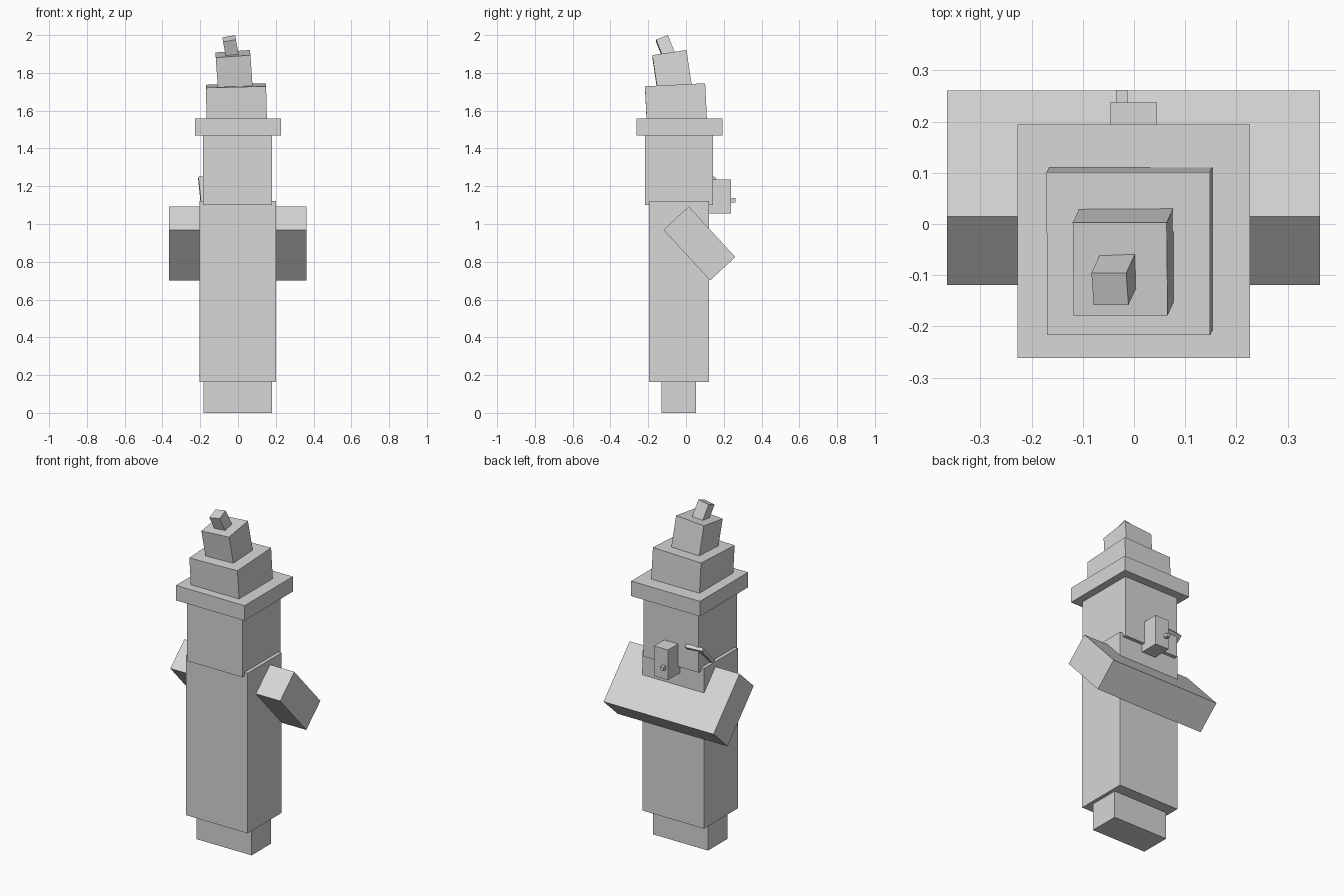
import bpy
from mathutils import Euler, Matrix, Vector

if "Cube" in bpy.data.objects:
    bpy.data.objects.remove(bpy.data.objects["Cube"])

grey = bpy.data.materials.new("plain_grey")
grey.diffuse_color = (0.68, 0.68, 0.68, 1)
grey.use_nodes = True
grey.node_tree.nodes["Principled BSDF"].inputs["Base Color"].default_value = grey.diffuse_color


def box(name, center, size, rot=(0, 0, 0)):
    """Box with baked size, turned by rot about its centre."""
    bpy.ops.mesh.primitive_cube_add(size=1)
    ob = bpy.context.object
    ob.name = name
    turn = Euler(rot).to_matrix().to_4x4()
    ob.data.transform(Matrix.Translation(center) @ turn @ Matrix.Diagonal((*size, 1)))
    ob.data.materials.append(grey)
    return ob


def span(name, x, y, z):
    """Upright box given by its extents on each axis."""
    ends = (x, y, z)
    return box(name, [(a + b) / 2 for a, b in ends], [b - a for a, b in ends])


def leaning(name, top, size, rot):
    """Tilted box located by the centre of its top face."""
    up = Euler(rot).to_matrix() @ Vector((0, 0, 1))
    return box(name, Vector(top) - up * size[2] / 2, size, rot)


# Body and head
span("feet", (-0.183, 0.181), (-0.13, 0.053), (0, 0.165))
span("robe", (-0.205, 0.202), (-0.197, 0.122), (0.163, 1.122))
span("head", (-0.184, 0.181), (-0.218, 0.143), (1.10, 1.47))

# Nose with a wart
span("nose", (-0.047, 0.045), (0.053, 0.237), (1.055, 1.235))
span("wart", (-0.035, -0.013), (0.23, 0.262), (1.115, 1.137))

# Folded arms, one sloping block across the body
box("folded_arms", (-0.001, 0.071, 0.897), (0.728, 0.364, 0.182), (-0.826, 0, 0))

# Thin slip just breaking through the corner of the head
box("collar_slip", (-0.15, 0.07, 1.166), (0.105, 0.225, 0.02), (0.785, 0, 0.1))

# Hat: flat brim and three leaning tiers
span("hat_brim", (-0.228, 0.227), (-0.262, 0.194), (1.468, 1.558))
leaning("hat_lower", (-0.011, -0.058, 1.733), (0.319, 0.319, 0.21), (0.05, -0.025, 0))
leaning("hat_middle", (-0.027, -0.088, 1.901), (0.184, 0.183, 0.23), (0.15, -0.07, 0))
leaning("hat_tip", (-0.047, -0.127, 1.982), (0.069, 0.067, 0.13), (0.37, -0.18, 0))
